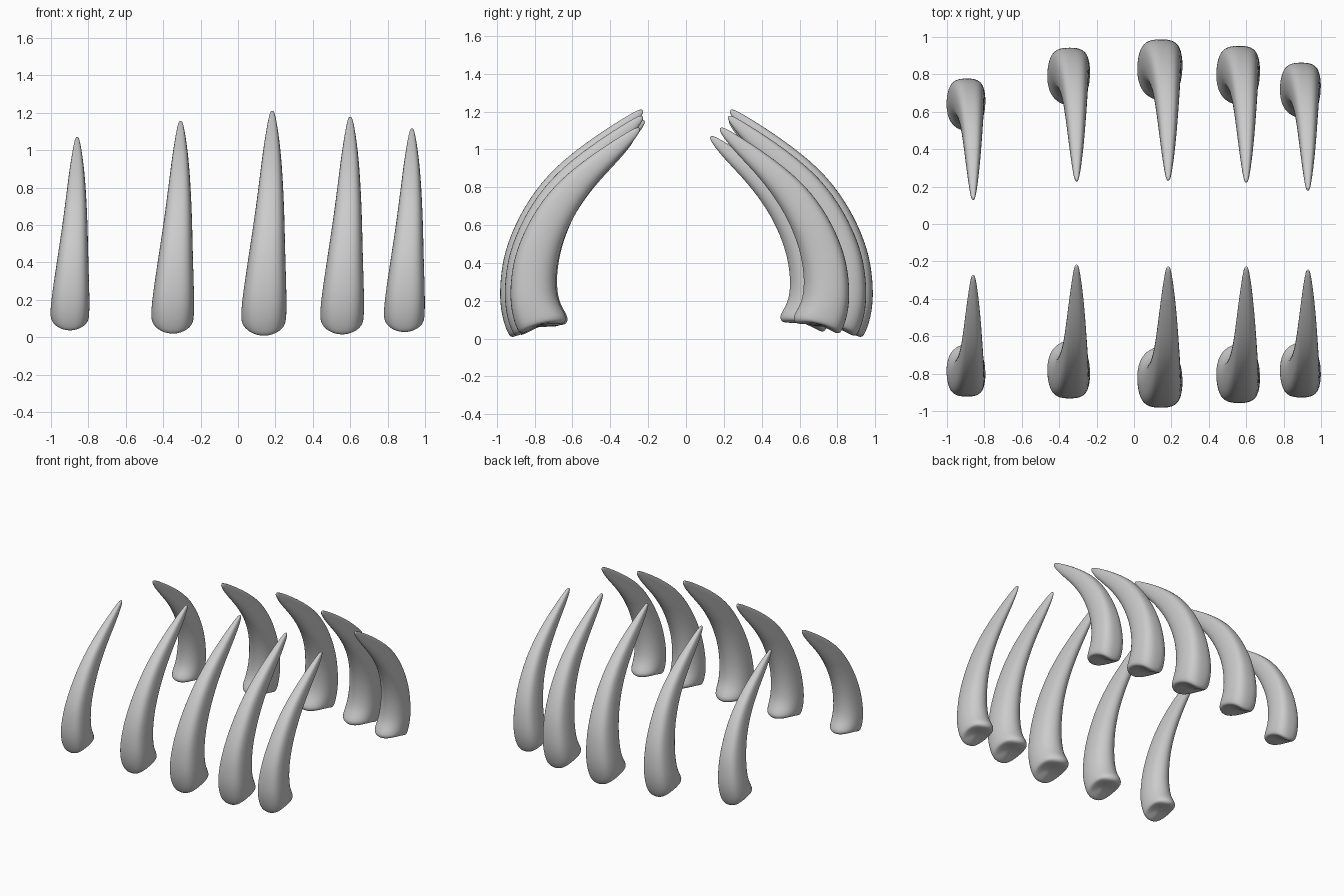
import bpy
import bmesh
from mathutils import Vector

if "Cube" in bpy.data.objects:
    bpy.data.objects.remove(bpy.data.objects["Cube"])

# Spine stations of the largest claw:
# outer (depth, z), inner (depth, z), left x, right x
STATIONS = [
    (0.925, 0.000, 0.665, 0.065, -0.150, 0.062),
    (0.945, 0.035, 0.650, 0.090, -0.163, 0.071),
    (0.968, 0.100, 0.660, 0.125, -0.165, 0.074),
    (0.986, 0.210, 0.708, 0.200, -0.158, 0.075),
    (0.977, 0.360, 0.718, 0.330, -0.138, 0.071),
    (0.947, 0.500, 0.697, 0.470, -0.117, 0.067),
    (0.862, 0.690, 0.655, 0.600, -0.092, 0.064),
    (0.732, 0.870, 0.578, 0.755, -0.070, 0.057),
    (0.562, 1.012, 0.460, 0.915, -0.052, 0.047),
    (0.400, 1.122, 0.336, 1.045, -0.034, 0.033),
    (0.285, 1.192, 0.253, 1.142, -0.019, 0.019),
    (0.240, 1.214, 0.226, 1.190, -0.010, 0.010),
]

# Half cross-section (width, depth), from outer face (-1) to inner keel (+1)
HALF = [(0, -1), (0.48, -0.98), (0.86, -0.78), (1, -0.3), (1, 0.15),
        (0.85, 0.58), (0.48, 0.88), (0, 1)]
SECTION = HALF + [(-a, b) for a, b in HALF[-2:0:-1]]


def claw(name, x0, outer, s, side):
    def place(x, d, z):
        return Vector((x0 + s * x, side * (outer - s * (0.985 - d)), 0.21 + s * (z - 0.21)))

    bm = bmesh.new()
    rings = []
    for i, (od, oz, nd, nz, xl, xr) in enumerate(STATIONS):
        ring = []
        for a, b in SECTION:
            t = (b * 1.01 + 1) / 2
            x = (xl + xr) / 2 + a * 1.02 * (xr - xl) / 2
            lift = 0.035 * a * a * (1 - i / 3) if i < 3 else 0   # scalloped lower rim
            ring.append(bm.verts.new(place(x, od + (nd - od) * t, oz + (nz - oz) * t + lift)))
        rings.append(ring)

    # Base cap: an inner ring followed by a fan
    mid = sum((v.co for v in rings[0]), Vector()) / len(SECTION)
    cap = [bm.verts.new(v.co.lerp(mid, 0.25)) for v in rings[0]]
    rings.insert(0, cap)
    n = len(SECTION)
    for r0, r1 in zip(rings, rings[1:]):
        for k in range(n):
            bm.faces.new((r0[k], r0[(k + 1) % n], r1[(k + 1) % n], r1[k]))
    base = bm.verts.new(mid + Vector((0, 0, 0.012 * s)))
    tip = bm.verts.new(place(0, 0.226, 1.206))
    for k in range(n):
        bm.faces.new((base, cap[(k + 1) % n], cap[k]))
        bm.faces.new((tip, rings[-1][k], rings[-1][(k + 1) % n]))
    bmesh.ops.recalc_face_normals(bm, faces=bm.faces)
    for f in bm.faces:
        f.smooth = True

    mesh = bpy.data.meshes.new(name)
    bm.to_mesh(mesh)
    bm.free()
    obj = bpy.data.objects.new(name, mesh)
    bpy.context.collection.objects.link(obj)
    sub = obj.modifiers.new("smooth", "SUBSURF")
    sub.levels = sub.render_levels = 2


# x of tip, scale, front outer depth, back outer depth
ROWS = [
    (-0.86, 0.860, 0.925, 0.780),
    (-0.307, 0.946, 0.935, 0.945),
    (0.183, 1.000, 0.985, 0.990),
    (0.600, 0.967, 0.960, 0.955),
    (0.930, 0.905, 0.930, 0.865),
]
for i, (x, s, front, back) in enumerate(ROWS, 1):
    claw(f"front_claw_{i}", x, front, s, -1)
    claw(f"back_claw_{i}", x, back, s, 1)
